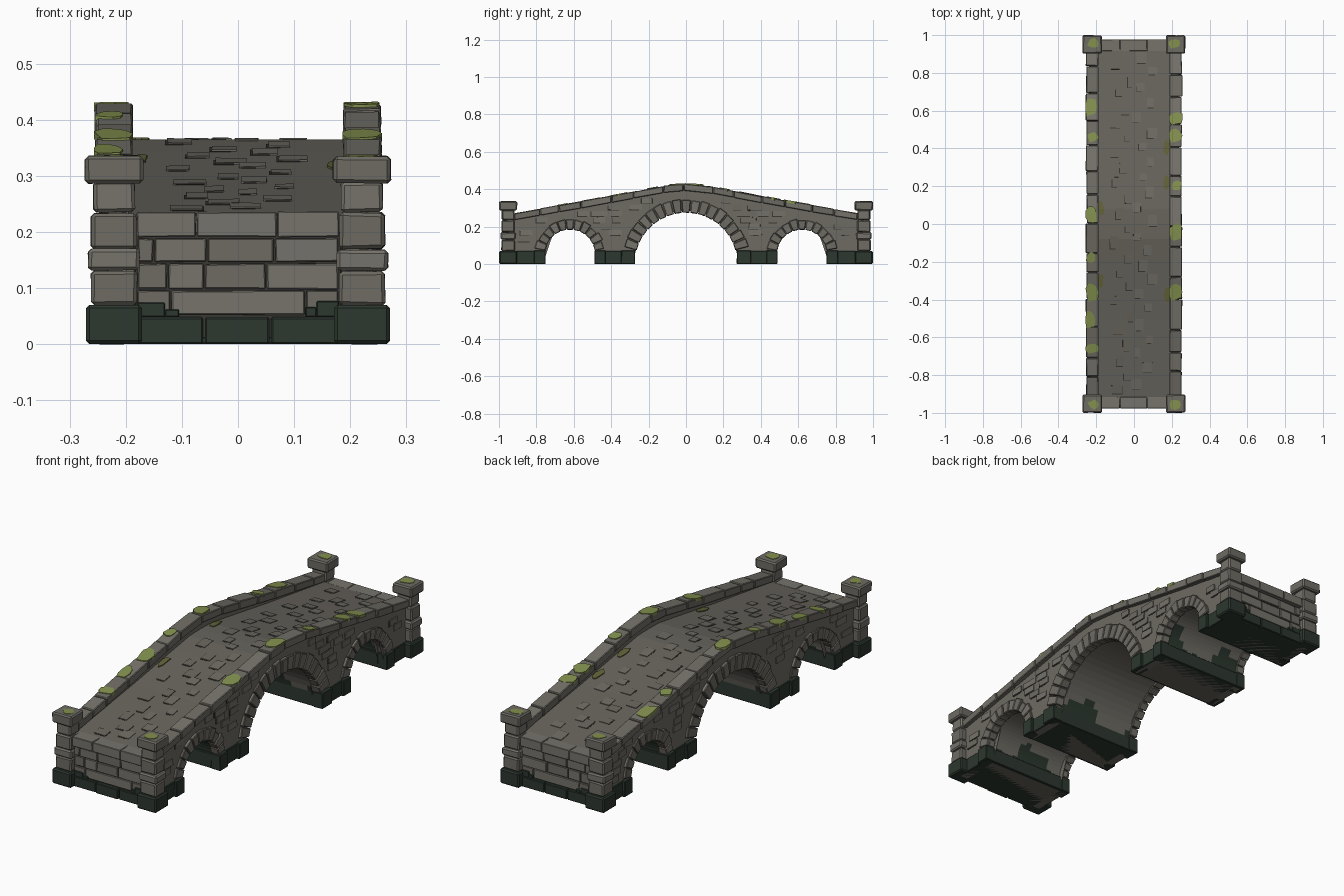
import bpy, bmesh, math, random
from mathutils import Vector

if "Cube" in bpy.data.objects:
    bpy.data.objects.remove(bpy.data.objects["Cube"])
random.seed(7)
R = random.uniform

def mat(name, r, g, b):
    m = bpy.data.materials.new(name)
    m.diffuse_color = [((c / 255 + .055) / 1.055) ** 2.4 for c in (r, g, b)] + [1]
    m.use_nodes = True
    m.node_tree.nodes["Principled BSDF"].inputs["Base Color"].default_value = m.diffuse_color
    return m

STONE = mat("stone grey", 110, 107, 99)
LIGHT = mat("light stone", 118, 115, 107)
ROAD = mat("paving grey", 103, 100, 92)
DARK = mat("wet dark green", 44, 55, 47)
JOINT = mat("dark joint", 56, 55, 50)
MOSS = mat("moss green", 130, 144, 78)
OLIVE = mat("olive moss", 98, 98, 58)

# Height curves along the bridge
CURVE = [(0, .428), (.08, .424), (.2, .402), (.5, .345), (.92, .272), (1, .258)]
def top(y):
    y = abs(y)
    for (a, p), (b, q) in zip(CURVE, CURVE[1:]):
        if y <= b:
            return p + (q - p) * (y - a) / (b - a)
    return CURVE[-1][1]
def road(y):
    return top(y) - .063 + .028 * abs(y)

# Arches: centre y, centre z, inner radius, outer radius, stone count
ARCHES = [(-.62, .05, .135, .188, 11), (0, 0, .275, .345, 17), (.62, .05, .135, .188, 11)]

class Part:
    """Collects solid pieces into one object."""
    def __init__(self, name, *mats):
        self.name, self.mats, self.bm = name, mats, bmesh.new()
    def hexa(self, c, m=0, j=0):
        v = [self.bm.verts.new(Vector(p) + Vector((R(-j, j), R(-j, j), R(-j, j)))) for p in c]
        for f in ((0, 3, 2, 1), (4, 5, 6, 7), (0, 1, 5, 4), (1, 2, 6, 5), (2, 3, 7, 6), (3, 0, 4, 7)):
            self.bm.faces.new([v[i] for i in f]).material_index = m
    def box(self, x0, x1, y0, y1, z0, z1, m=0, j=0):
        self.hexa([(x0, y0, z0), (x1, y0, z0), (x1, y1, z0), (x0, y1, z0),
                   (x0, y0, z1), (x1, y0, z1), (x1, y1, z1), (x0, y1, z1)], m, j)
    def slab(self, x0, x1, y0, y1, fn, h0, h1, m=0, j=0):
        a, b = fn(y0), fn(y1)
        self.hexa([(x0, y0, a + h0), (x1, y0, a + h0), (x1, y1, b + h0), (x0, y1, b + h0),
                   (x0, y0, a + h1), (x1, y0, a + h1), (x1, y1, b + h1), (x0, y1, b + h1)], m, j)
    def prism(self, prof, x0, x1):
        a = [self.bm.verts.new((x0, y, z)) for y, z in prof]
        b = [self.bm.verts.new((x1, y, z)) for y, z in prof]
        caps = [self.bm.faces.new(a), self.bm.faces.new(b[::-1])]
        for i in range(len(a)):
            k = (i + 1) % len(a)
            self.bm.faces.new((a[i], a[k], b[k], b[i]))
        bmesh.ops.triangulate(self.bm, faces=caps)
    def blob(self, x, y, w, l, fn, lo, hi, h=.004, skirt=.014):
        n, ring, low = 9, [], []
        for i in range(n):
            t, s = math.tau * i / n, R(.75, 1.2)
            px = min(max(x + w * s * math.cos(t), lo), hi)
            py = y + l * s * math.sin(t)
            ring.append(self.bm.verts.new((px, py, fn(py) + h)))
            low.append(self.bm.verts.new((px, py, fn(py) + h - skirt)))
        c = self.bm.verts.new((min(max(x, lo + .005), hi - .005), y, fn(y) + h))
        for i in range(n):
            k = (i + 1) % n
            self.bm.faces.new((c, ring[i], ring[k]))
            self.bm.faces.new((ring[i], low[i], low[k], ring[k]))
    def done(self, bevel=0, recalc=True):
        if recalc:
            bmesh.ops.recalc_face_normals(self.bm, faces=self.bm.faces[:])
        me = bpy.data.meshes.new(self.name)
        self.bm.to_mesh(me)
        ob = bpy.data.objects.new(self.name, me)
        bpy.context.collection.objects.link(ob)
        for m in self.mats:
            me.materials.append(m)
        if bevel:
            b = ob.modifiers.new("worn edges", 'BEVEL')
            b.width, b.segments = bevel, 1

def outline(end, fn):
    pts = [(-end, 0)]
    for c, cz, r, _, _ in ARCHES:
        r += .011
        if cz:
            pts.append((c - r, 0))
        pts += [(c - r * math.cos(math.pi * i / 24), cz + r * math.sin(math.pi * i / 24)) for i in range(25)]
        if cz:
            pts.append((c + r, 0))
    pts.append((end, 0))
    ys = [end, .7, .5, .35, .2, .08]
    return pts + [(y, fn(y)) for y in ys + [0] + [-y for y in ys[::-1]]]

# Road core and side walls
p = Part("road_core", ROAD)
p.prism(outline(.955, road), -.2, .2)
p.done()
p = Part("side_walls", STONE)
for s in (-1, 1):
    p.prism(outline(.95, lambda y: top(y) - .03), s * .195, s * .232)
p.done()

# Arch linings, stained dark near the ground
p = Part("arch_lining", STONE, DARK)
for c, cz, r, _, _ in ARCHES:
    r, n, m = r + .008, 28, 16
    g = [[p.bm.verts.new((-.23 + .46 * k / m, c - r * math.cos(math.pi * i / n), cz + r * math.sin(math.pi * i / n)))
          for k in range(m + 1)] for i in range(n + 1)]
    for i in range(n):
        for k in range(m):
            f = p.bm.faces.new((g[i][k], g[i + 1][k], g[i + 1][k + 1], g[i][k + 1]))
            f.normal_update()
            q = f.calc_center_median()
            if f.normal.dot(Vector((0, c - q.y, cz - q.z))) < 0:
                f.normal_flip()
            lim = .1 + .045 * math.sin(q.x * 19 + c * 7 + (q.y > c) * 2) + .02 * math.sin(q.x * 47)
            f.material_index = int(q.z < lim)
p.done(recalc=False)

# Arch ring stones
p = Part("arch_ring_stones", STONE, LIGHT)
for s in (-1, 1):
    for c, cz, ri, ro, n in ARCHES:
        a0 = math.asin((.072 - cz) / ri)
        step = (math.pi - 2 * a0) / n
        for i in range(n):
            ta, tb = a0 + i * step + .008, a0 + (i + 1) * step - .008
            o, xo = ro + R(-.006, .006), .243 + R(-.003, .004)
            quad = [(c + r * math.cos(t), cz + r * math.sin(t)) for r, t in ((ri, ta), (o, ta), (o, tb), (ri, tb))]
            p.hexa([(s * .2, y, z) for y, z in quad] + [(s * xo, y, z) for y, z in quad], i % 3 == 1, .0015)
p.done(.003)

# Dark footings: pier cores, projecting arch feet, end row
p = Part("footings", DARK)
for s in (-1, 1):
    for a, b in ((.275, .487), (.753, .957)):
        p.box(-.237, .237, *sorted((s * a, s * b)), 0, .07)
    for x in (-1, 1):
        for a, b in ((.272, .347), (.43, .489), (.751, .812)):
            p.box(*sorted((x * .2, x * .25)), *sorted((s * a, s * b)), 0, .073, 0, .001)
    for a, b in ((-.18, -.062), (-.059, .056), (.059, .18)):
        p.box(a, b, *sorted((s * .94, s * R(.97, .976))), 0, .048)
p.done(.003)

# End walls: dark backing, brick rows, top slab
p = Part("end_wall_bricks", STONE, LIGHT, JOINT, DARK)
for s in (-1, 1):
    p.box(-.185, .185, *sorted((s * .95, s * .958)), .01, .2, 2)
    for z0, z1, cuts in ((.052, .095, (-.18, -.12, .12, .18)), (.098, .143, (-.18, -.125, -.06, .05, .18)),
                         (.147, .188, (-.18, -.15, -.055, .065, .18))):
        for i, (a, b) in enumerate(zip(cuts, cuts[1:])):
            p.box(a + .0015, b - .0015, *sorted((s * .94, s * R(.962, .968))), z0, z1, i % 2, .001)
    for a, b, h in ((-.18, -.13, .074), (-.13, -.105, .062), (.12, .14, .066), (.14, .18, .077)):
        p.box(a, b, *sorted((s * .95, s * .9695)), .048, h, 3)
    for a, b in ((-.18, -.075), (-.073, .068), (.07, .18)):
        p.box(a, b, *sorted((s * .915, s * .977)), .191, .236, 1, .001)
p.done(.002)

# Corner posts
p = Part("corner_posts", STONE, LIGHT, DARK)
for sx in (-1, 1):
    for sy in (-1, 1):
        for z0, z1, hx, hy, m in ((0, .07, .05, .048, 2), (.069, .13, .041, .036, 0), (.131, .169, .046, .04, 1),
                                  (.17, .234, .041, .036, 0), (.235, .29, .037, .034, 1), (.287, .335, .051, .048, 0)):
            cx, cy = sx * .221, sy * .951
            p.box(cx - hx, cx + hx, cy - hy, cy + hy, z0, z1, m, .0015 if z0 else 0)
p.done(.006)

# Parapet coping stones
p = Part("parapet_coping", STONE, LIGHT)
for s in (-1, 1):
    y, i = -.918, 0
    while y < .915:
        e = y + R(.09, .17)
        e = .918 if e > .85 else e
        p.slab(*sorted((s * .188, s * (.253 + R(-.003, .003)))), y + .0015, e - .0015, top,
               -.036, R(-.002, .002), i % 2, .0015)
        y, i = e, i + 1
p.done(.003)

# Scattered raised bricks on the side walls with dark cracks beside them
def free(y, z):
    return z < top(y) - .055 and all(math.hypot(y - c, z - cz) > ro + .03 for c, cz, _, ro, _ in ARCHES)
p = Part("wall_bricks", STONE, LIGHT, JOINT)
for s in (-1, 1):
    used = []
    for _ in range(900):
        y, z = R(-.87, .87), .1 + .034 * random.randint(0, 7)
        w = R(.025, .045)
        if not (free(y - w, z) and free(y + w, z)) or len(used) > 30:
            continue
        if any(abs(y - a) < w + .05 and abs(z - b) < .03 for a, b in used):
            continue
        used.append((y, z))
        d = random.choice((-1, 1)) * .004
        p.box(*sorted((s * .22, s * .2335)), y - w + d, y + w * R(.2, 1) + d, z - .018, z + .01, 2)
        p.box(*sorted((s * .22, s * .236)), y - w, y + w, z - .014, z + .014, len(used) % 2, .001)
p.done()

# Scattered paving stones on the road with dark cracks
p = Part("paving_stones", ROAD, STONE, JOINT)
for i in range(46):
    y = -.88 + 1.76 * i / 45 + R(-.01, .01)
    x = (-.09, .03, -.03, .09)[i % 4] + R(-.02, .02)
    w, l, d = R(.016, .03), R(.018, .032), random.choice((-1, 1)) * .004
    p.slab(x - w + d, x + w * R(0, 1) + d, y - l - .004, y + l * R(0, 1), road, -.01, .0012, 2)
    p.slab(x - w, x + w, y - l, y + l, road, -.01, .003, i % 2, .0008)
p.done()

# Moss on coping and post tops, olive moss along the road edges
p = Part("moss_patches", MOSS)
for s, ys in ((-1, (.62, .46, .05, -.18, -.36, -.51, -.66)), (1, (.56, .47, .2, -.04, -.36))):
    for y in ys:
        p.blob(s * R(.215, .235), y, R(.025, .045), R(.025, .055), top, *sorted((s * .186, s * .2565)))
for sx in (-1, 1):
    for sy in (-1, 1):
        p.blob(sx * .215, sy * .955, .03, .026, lambda y: .335, -.3, .3, .002, .008)
p.done()
p = Part("road_moss", OLIVE)
for x, y in ((.172, .4), (.175, .22), (-.175, .08), (-.178, -.3), (.178, -.37)):
    p.blob(x, y, .018, .04, road, -.19, .19, .004, .008)
p.done()
